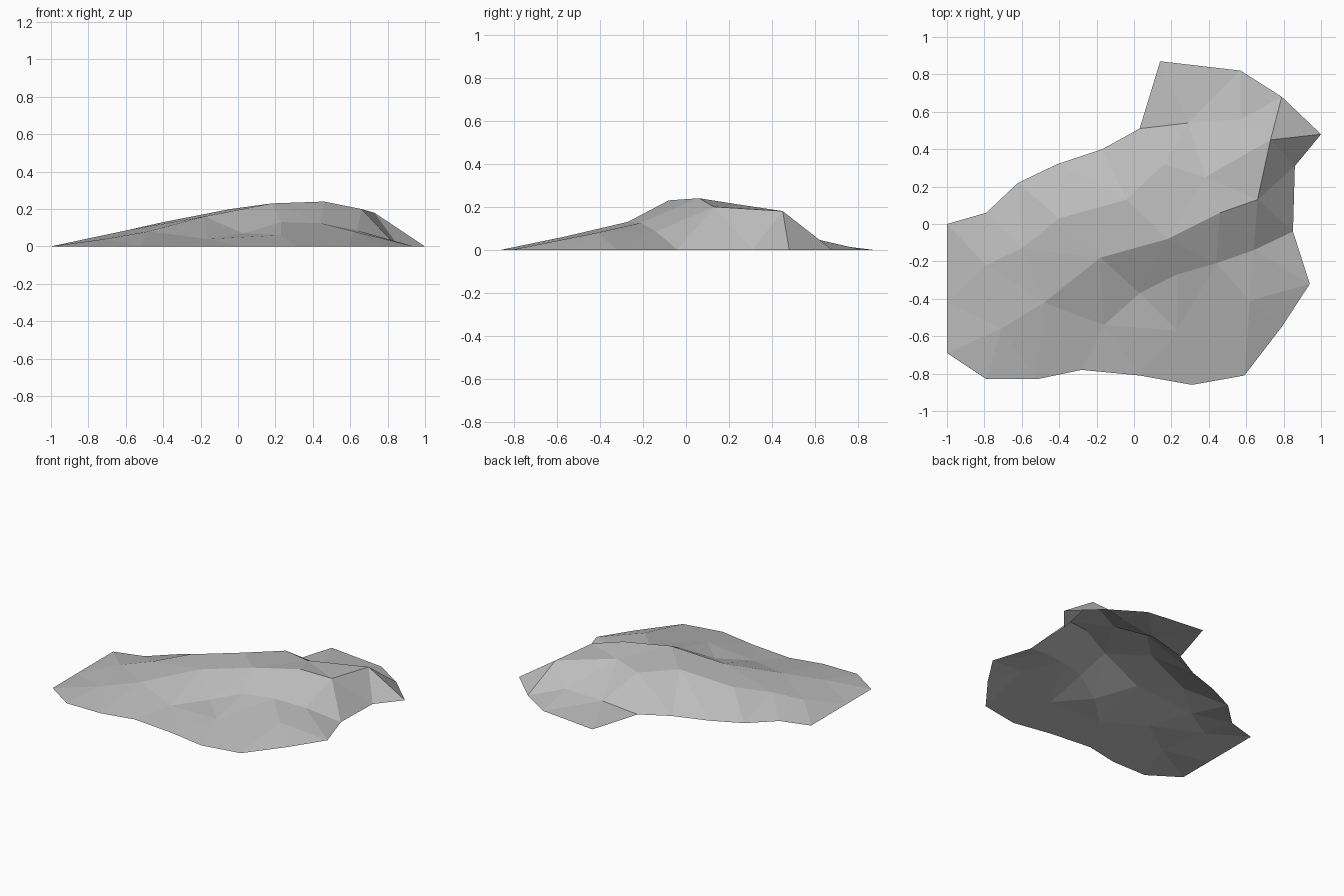
import bpy
import bmesh
from mathutils import Vector
from mathutils.geometry import delaunay_2d_cdt

cube = bpy.data.objects.get("Cube")
if cube:
    bpy.data.objects.remove(cube, do_unlink=True)

# Ground outline of the mound, all at z = 0
outline = [
    (-1, 0), (-.79, .06), (-.62, .22), (-.41, .32), (-.17, .4), (.03, .51),
    (.14, .87), (.57, .82), (.79, .68), (1, .48), (.86, .31), (.85, -.04),
    (.94, -.32), (.79, -.55), (.59, -.81), (.31, -.86), (.03, -.81),
    (-.28, -.78), (-.52, -.83), (-.79, -.83), (-1, -.69), (-1, -.42),
]

# Crease lines over the surface: each is a chain of connected edges
main_crest = [(-.71, -.56, .04), (-.48, -.42, .08), (-.18, -.18, .16),
              (.18, -.08, .23), (.46, .06, .24), (.66, .13, .2),
              (.73, .45, .18), (.38, .25, .21)]
rear_shoulder = [(-.79, -.22, .045), (-.6, -.13, .085), (-.4, .03, .13),
                 (-.04, .13, .2), (.16, .32, .195)]
front_foot = [(-.18, -.18, .16), (.03, -.37, .07), (.23, -.27, .13),
              (.44, -.21, .125), (.64, -.14, .085), (.85, -.04, 0)]
rear_foot = [(.03, .51, 0), (.29, .54, .04), (.57, .56, .06), (.79, .68, 0)]
front_apron = [(-.16, -.54, .04), (.23, -.57, .06), (.62, -.41, .08)]

points, heights, edges = [], [], []


def add_point(x, y, z=0):
    """Return the index of a point, reusing one already at that place."""
    place = Vector((x, y))
    if place not in points:
        points.append(place)
        heights.append(z)
    return points.index(place)


def add_chain(chain, closed=False):
    ids = [add_point(*p) for p in chain]
    edges.extend(zip(ids, ids[1:]))
    if closed:
        edges.append((ids[-1], ids[0]))


add_chain(outline, closed=True)
for crease in (main_crest, rear_shoulder, front_foot, rear_foot):
    add_chain(crease)
for p in front_apron:
    add_point(*p)

# Triangulate inside the outline, keeping the creases, then lift the points
flat, _, faces, origins, _, _ = delaunay_2d_cdt(points, edges, [], 1, 0.0001)
bm = bmesh.new()
verts = [bm.verts.new((p.x, p.y, heights[o[0]] if o else 0))
         for p, o in zip(flat, origins)]
for face in faces:
    bm.faces.new([verts[i] for i in face])
bmesh.ops.recalc_face_normals(bm, faces=bm.faces)
if sum(f.normal.z for f in bm.faces) < 0:
    bmesh.ops.reverse_faces(bm, faces=bm.faces)

mesh = bpy.data.meshes.new("rock_mound")
bm.to_mesh(mesh)
bm.free()
mound = bpy.data.objects.new("rock_mound", mesh)
bpy.context.collection.objects.link(mound)

# Plain stone grey, flat shaded
stone = bpy.data.materials.new("stone_grey")
stone.use_nodes = True
grey = (.5, .5, .5, 1)
stone.diffuse_color = grey
stone.node_tree.nodes["Principled BSDF"].inputs["Base Color"].default_value = grey
mesh.materials.append(stone)
